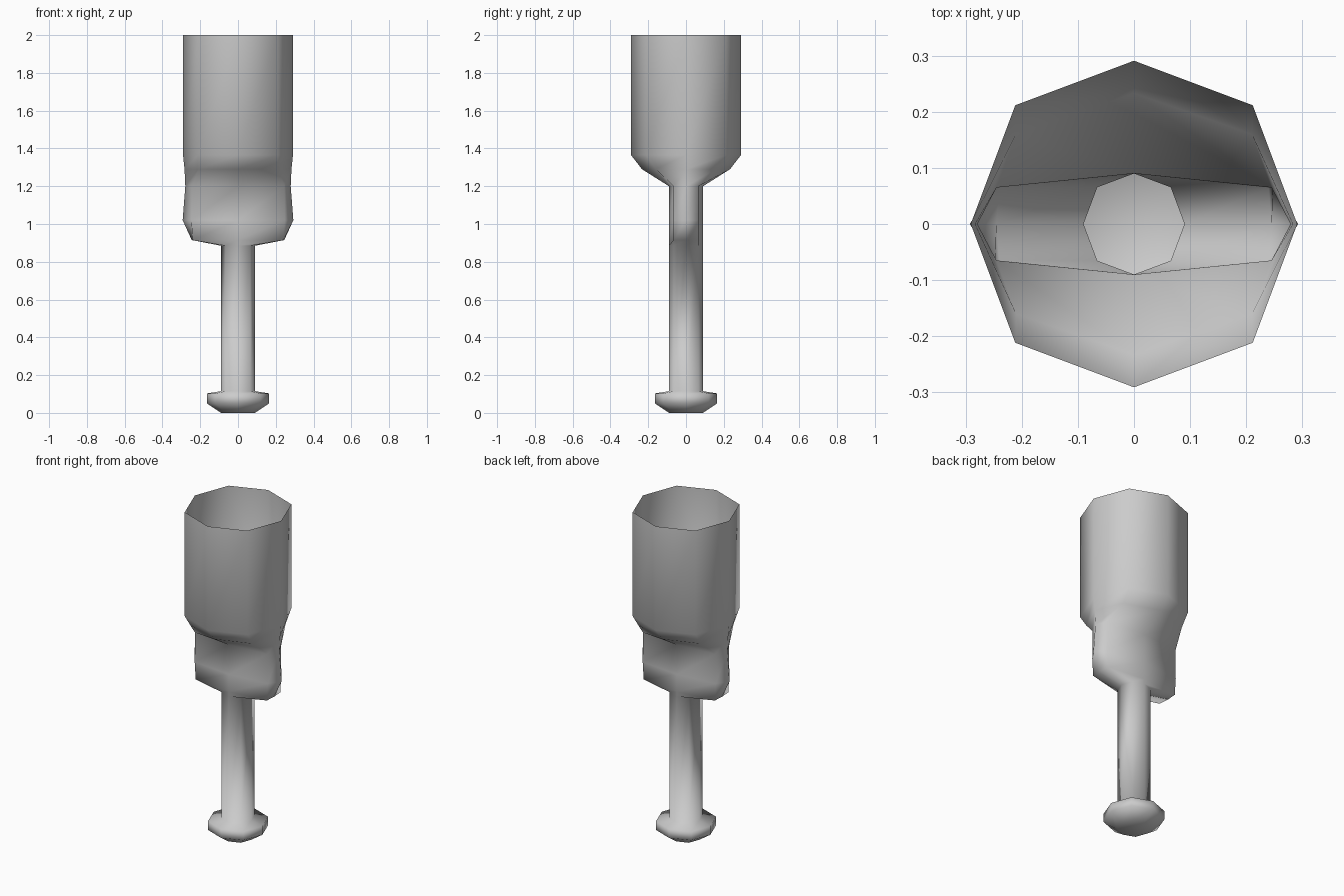
import bpy, bmesh

if "Cube" in bpy.data.objects:
    bpy.data.objects.remove(bpy.data.objects["Cube"])


def ring(bm, z, ax, ay, dx, dy):
    """Eight-sided loop: axis points at ax / ay, diagonal corners at (dx, dy)."""
    pts = [(ax, 0), (dx, dy), (0, ay), (-dx, dy),
           (-ax, 0), (-dx, -dy), (0, -ay), (dx, -dy)]
    return [bm.verts.new((x, y, z)) for x, y in pts]


def round_section(z, r):
    return (z, r, r, r * 0.727, r * 0.727)


# Sections from foot to rim: z, x half-width, y half-width, diagonal corner
sections = [
    # rounded foot knob
    round_section(0.0, 0.09),
    round_section(0.05, 0.164),
    round_section(0.103, 0.164),
    round_section(0.115, 0.09),
    # slim stem
    round_section(0.885, 0.09),
    # flattened waist
    (0.915, 0.245, 0.09, 0.24, 0.065),
    (1.02, 0.293, 0.09, 0.247, 0.065),
    (1.20, 0.279, 0.09, 0.245, 0.065),
    # flare into open cup
    (1.29, 0.283, 0.233, 0.21, 0.16),
    round_section(1.365, 0.291),
    round_section(2.0, 0.291),
]

bm = bmesh.new()
loops = [ring(bm, *s) for s in sections]
for low, high in zip(loops, loops[1:]):
    for i in range(8):
        j = (i + 1) % 8
        bm.faces.new((low[i], low[j], high[j], high[i]))
bm.faces.new(list(reversed(loops[0])))  # closed foot, open top

for f in bm.faces:
    f.smooth = True

mesh = bpy.data.meshes.new("stemmed_cup")
bm.to_mesh(mesh)
bm.free()
obj = bpy.data.objects.new("stemmed_cup", mesh)
bpy.context.collection.objects.link(obj)
